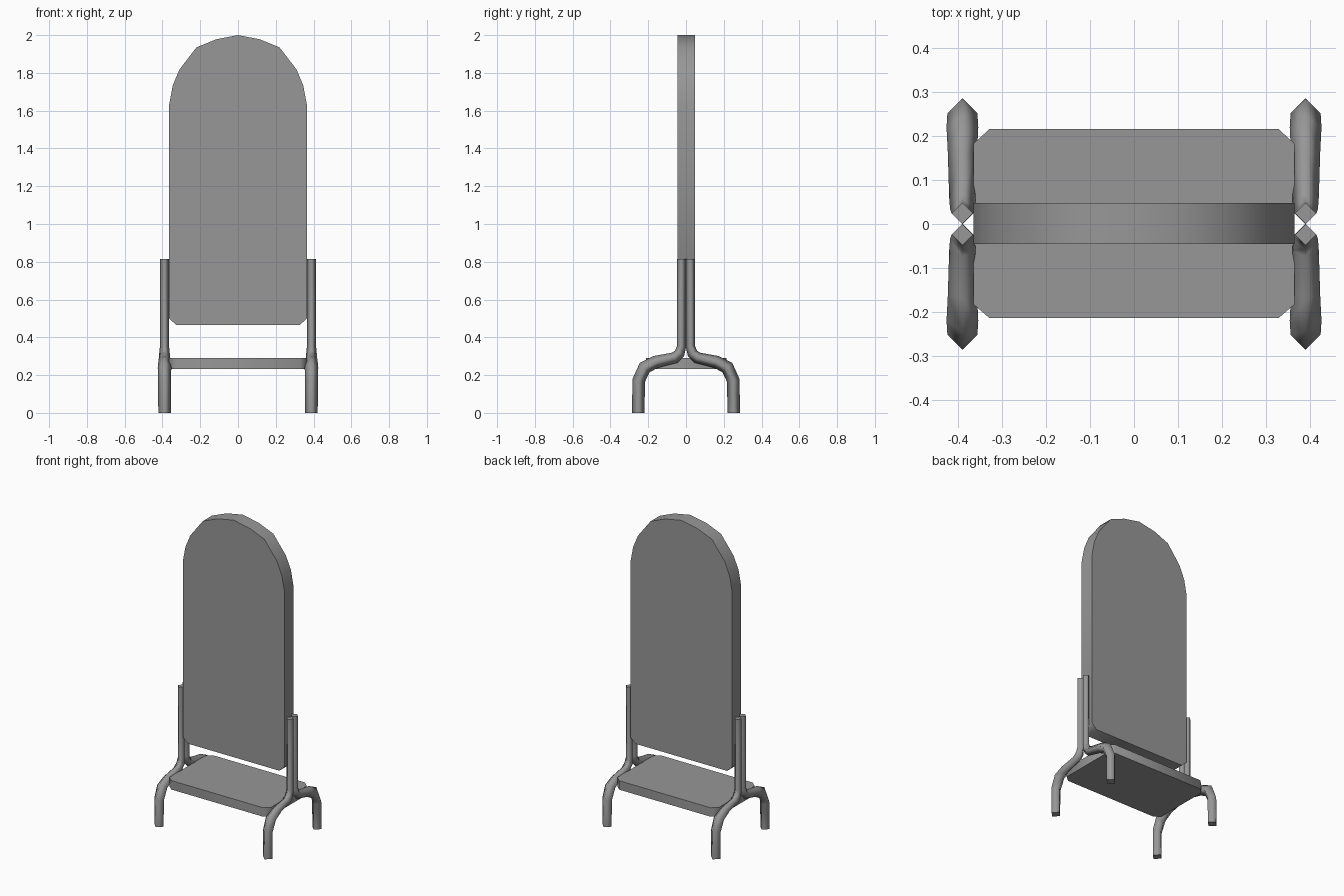
import bpy, bmesh, math
from mathutils import Vector

if "Cube" in bpy.data.objects:
    bpy.data.objects.remove(bpy.data.objects["Cube"])

# Dark grey for every part
grey = bpy.data.materials.new("dark_grey")
grey.diffuse_color = (0.31, 0.31, 0.31, 1.0)
grey.use_nodes = True
grey.node_tree.nodes["Principled BSDF"].inputs["Base Color"].default_value = grey.diffuse_color


def add_object(name, bm):
    bmesh.ops.recalc_face_normals(bm, faces=bm.faces)
    mesh = bpy.data.meshes.new(name)
    bm.to_mesh(mesh)
    bm.free()
    mesh.materials.append(grey)
    obj = bpy.data.objects.new(name, mesh)
    bpy.context.collection.objects.link(obj)
    return obj


def slab(name, outline, direction):
    """Extrude a closed outline; smooth the rim, keep the faces flat."""
    bm = bmesh.new()
    face = bm.faces.new([bm.verts.new(p) for p in outline])
    ext = bmesh.ops.extrude_face_region(bm, geom=[face])
    moved = [g for g in ext["geom"] if isinstance(g, bmesh.types.BMVert)]
    bmesh.ops.translate(bm, verts=moved, vec=direction)
    for f in bm.faces:
        f.smooth = len(f.verts) == 4
    bmesh.ops.recalc_face_normals(bm, faces=bm.faces)
    bm.normal_update()
    for e in bm.edges:
        e.smooth = e.calc_face_angle(0) < math.radians(60)
    return add_object(name, bm)


def mirrored(half):
    return half + [(-x, z) for x, z in reversed(half) if x > 1e-6]


# Arched board
half = [(0.0, 2.0), (0.115, 1.978), (0.22, 1.935), (0.31, 1.818),
        (0.345, 1.735), (0.364, 1.635), (0.364, 0.50), (0.328, 0.466)]
slab("arched_board", [(x, -0.045, z) for x, z in mirrored(half)], (0, 0.093, 0))

# Low shelf with clipped corners
half = [(0.328, 0.215), (0.364, 0.182), (0.364, -0.182), (0.328, -0.213)]
slab("base_shelf", [(x, y, 0.233) for x, y in mirrored(half)], (0, 0, 0.058))

# Bent four-sided leg tube: (y, z, radius) down the path, mirrored to four legs
path = [(0.024, 0.815, 0.024), (0.024, 0.35, 0.0245), (0.034, 0.315, 0.028),
        (0.060, 0.292, 0.030), (0.160, 0.270, 0.033), (0.219, 0.240, 0.036),
        (0.251, 0.170, 0.034), (0.252, 0.0, 0.033)]
bm = bmesh.new()
pts = [Vector((0.389, y, z)) for y, z, _ in path]
rings = []
for i, p in enumerate(pts):
    t = (pts[min(i + 1, len(pts) - 1)] - p).normalized() + (p - pts[max(i - 1, 0)]).normalized()
    if i in (0, len(pts) - 1):
        t = Vector((0, 0, -1))
    side = Vector((1, 0, 0))
    normal = side.cross(t.normalized())
    r = path[i][2]
    rings.append([bm.verts.new(p + d * r) for d in (side, normal, -side, -normal)])
for a, b in zip(rings, rings[1:]):
    for k in range(4):
        n = (k + 1) % 4
        bm.faces.new((a[k], a[n], b[n], b[k])).smooth = True
for ring in (rings[0], rings[-1]):
    cap = bm.faces.new(ring)
    for e in cap.edges:
        e.smooth = False
leg = add_object("bent_legs", bm)
mod = leg.modifiers.new("four_legs", 'MIRROR')
mod.use_axis = (True, True, False)
mod.use_mirror_merge = False
